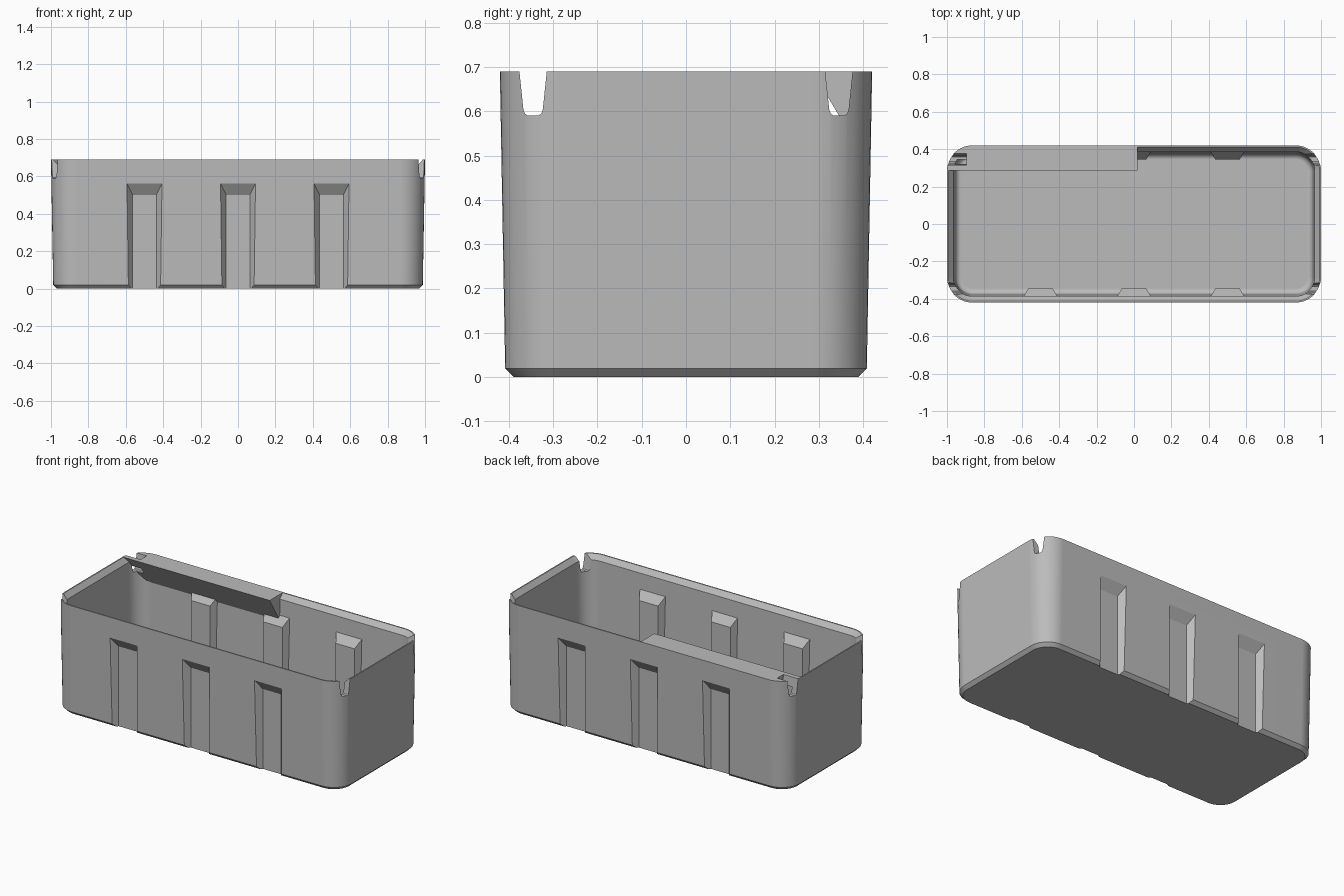
import bpy, bmesh, math

if "Cube" in bpy.data.objects:
    bpy.data.objects.remove(bpy.data.objects["Cube"], do_unlink=True)

HALF_X, HALF_Y, RADIUS, HEIGHT = 1.0, 0.42, 0.135, 0.69

grey = bpy.data.materials.new("plain grey")
grey.use_nodes = True
COLOUR = (0.5, 0.5, 0.5, 1)
grey.diffuse_color = COLOUR
grey.node_tree.nodes["Principled BSDF"].inputs["Base Color"].default_value = COLOUR


def rounded_ring(inset, z, steps=10):
    """Rounded rectangle, moved inwards by inset."""
    r = max(RADIUS - inset, 0.03)
    cx, cy = HALF_X - inset - r, HALF_Y - inset - r
    ring = []
    for q, (sx, sy) in enumerate([(1, 1), (-1, 1), (-1, -1), (1, -1)]):
        for i in range(steps + 1):
            a = math.pi / 2 * (q + i / steps)
            ring.append((sx * cx + r * math.cos(a), sy * cy + r * math.sin(a), z))
    return ring


def loft(name, rings):
    """Closed solid through rings with equal point counts."""
    bm = bmesh.new()
    loops = [[bm.verts.new(p) for p in ring] for ring in rings]
    for a, b in zip(loops, loops[1:]):
        for i in range(len(a)):
            j = (i + 1) % len(a)
            bm.faces.new((a[i], a[j], b[j], b[i]))
    bm.faces.new(loops[0][::-1])
    bm.faces.new(loops[-1])
    bmesh.ops.recalc_face_normals(bm, faces=bm.faces)
    mesh = bpy.data.meshes.new(name)
    bm.to_mesh(mesh)
    bm.free()
    mesh.materials.append(grey)
    ob = bpy.data.objects.new(name, mesh)
    bpy.context.collection.objects.link(ob)
    return ob


def prism_x(name, profile, x0, x1):
    """Solid with a (y, z) profile, running along x."""
    return loft(name, [[(x, y, z) for y, z in profile] for x in (x0, x1)])


def rib(name, cx, side, inner, outer, z0):
    """Tapered upright; inner and outer are (y, half width, top z)."""
    rings = []
    for y, w, top in (inner, outer):
        rings.append([(cx - w, side * y, z0), (cx + w, side * y, z0),
                      (cx + w, side * y, top), (cx - w, side * y, top)])
    return loft(name, rings)


def subtract(target, cutter):
    cutter.hide_render = True
    mod = target.modifiers.new("cut", 'BOOLEAN')
    mod.operation, mod.solver, mod.object = 'DIFFERENCE', 'EXACT', cutter
    bpy.ops.object.select_all(action='DESELECT')
    target.select_set(True)
    bpy.context.view_layer.objects.active = target
    bpy.ops.object.modifier_apply(modifier=mod.name)
    bpy.data.objects.remove(cutter, do_unlink=True)


# Outer body with slight draft and a chamfered foot
box = loft("open_box", [rounded_ring(i, z) for i, z in
                        [(0.032, 0), (0.012, 0.02), (0, HEIGHT)]])

# Cavity with a filleted floor and a bevelled rim
cavity_profile = []
for k in range(5):
    a = math.pi / 2 * k / 4
    cavity_profile.append((0.045 + 0.03 * (1 - math.sin(a)),
                           0.03 + 0.03 * (1 - math.cos(a))))
cavity_profile += [(0.034, 0.66), (0.008, HEIGHT), (0.008, 0.75)]
cavity = loft("cavity", [rounded_ring(i, z) for i, z in cavity_profile])

# Inner ribs and the half-length overhanging ledge stay solid
for side in (-1, 1):
    for cx in (-0.5, 0, 0.5):
        subtract(cavity, rib("inner_rib", cx, side,
                             (0.345, 0.065, 0.51), (0.40, 0.098, 0.58), 0.015))
ledge = prism_x("ledge", [(0.285, 0.85), (0.285, HEIGHT), (0.46, 0.40), (0.46, 0.85)],
                -1.1, 0.02)
subtract(cavity, ledge)
subtract(box, cavity)

# Matching grooves on the outside
for side in (-1, 1):
    for cx in (-0.5, 0, 0.5):
        subtract(box, rib("groove", cx, side,
                          (0.377, 0.063, 0.50), (0.457, 0.123, 0.62), -0.05))

# Tapered notches with rounded bottoms at the four corners
half = [(0.034, 0.72), (0.022, 0.605), (0.019, 0.595), (0.012, 0.59)]
for side in (-1, 1):
    for end in (-1, 1):
        profile = [(side * 0.345 + w, z) for w, z in half]
        profile += [(side * 0.345 - w, z) for w, z in half[::-1]]
        subtract(box, prism_x("notch", profile, end * 0.895, end * 1.1))

bpy.ops.object.select_all(action='DESELECT')
box.select_set(True)
bpy.context.view_layer.objects.active = box
bpy.ops.object.shade_smooth_by_angle(angle=math.radians(25))
weighted = box.modifiers.new("even_shading", 'WEIGHTED_NORMAL')
weighted.keep_sharp = True
